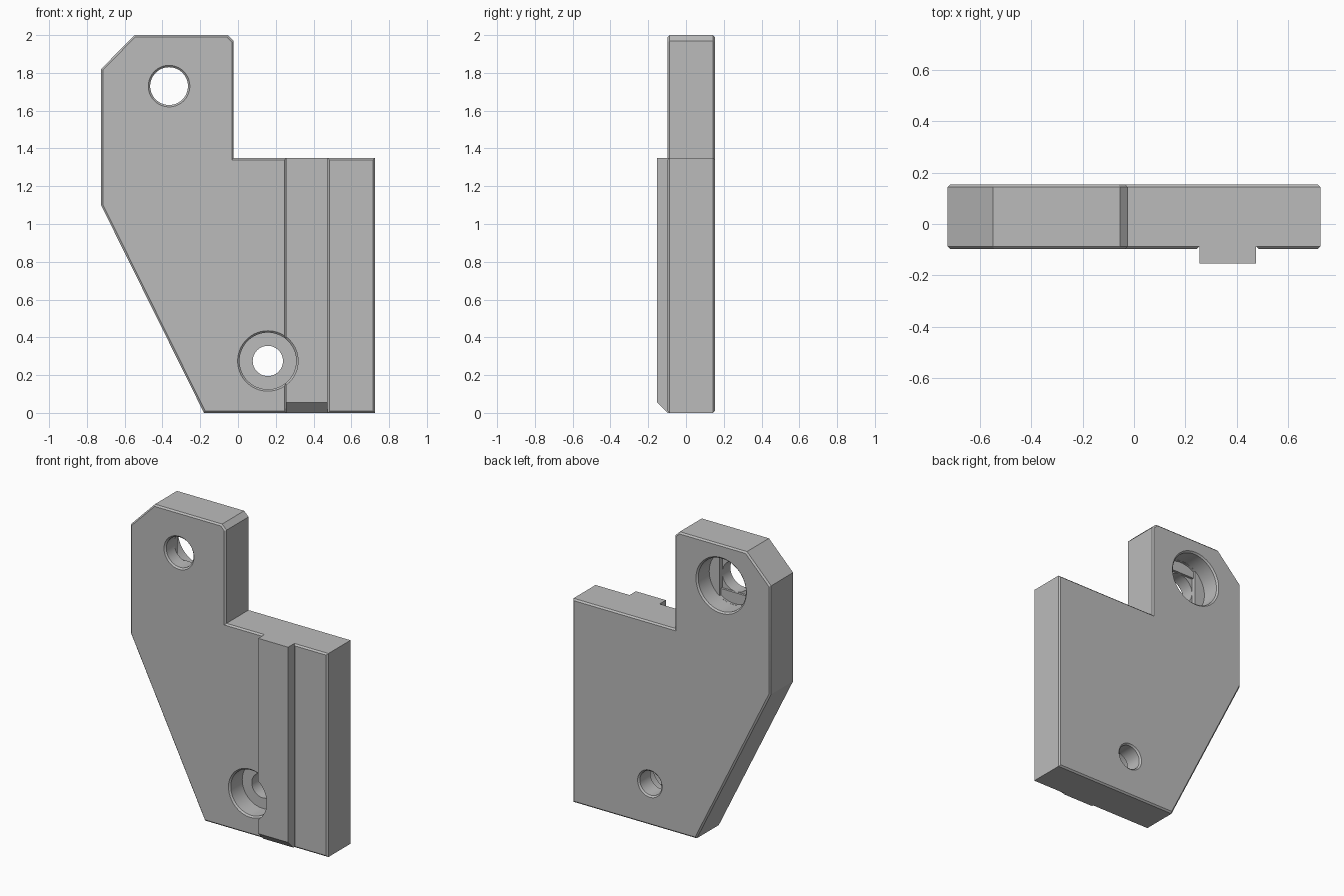
import bpy, bmesh, math

if "Cube" in bpy.data.objects:
    bpy.data.objects.remove(bpy.data.objects["Cube"], do_unlink=True)

FRONT, BACK, RAIL = -0.097, 0.153, -0.153
CH = 0.01          # small edge chamfer
TOP = 1.35         # height of the wide part

grey = bpy.data.materials.new("plain_grey")
grey.use_nodes = True
grey.diffuse_color = (0.5, 0.5, 0.5, 1)
grey.node_tree.nodes["Principled BSDF"].inputs["Base Color"].default_value = (0.5, 0.5, 0.5, 1)


def finish(bm, name):
    bmesh.ops.recalc_face_normals(bm, faces=bm.faces)
    mesh = bpy.data.meshes.new(name)
    bm.to_mesh(mesh)
    bm.free()
    mesh.materials.append(grey)
    obj = bpy.data.objects.new(name, mesh)
    bpy.context.collection.objects.link(obj)
    return obj


def loft(name, loops):
    """Closed solid through a row of matching point loops."""
    bm = bmesh.new()
    rings = [[bm.verts.new(p) for p in loop] for loop in loops]
    n = len(rings[0])
    for a, b in zip(rings, rings[1:]):
        for i in range(n):
            j = (i + 1) % n
            bm.faces.new((a[i], a[j], b[j], b[i]))
    bm.faces.new(rings[0])
    bm.faces.new(rings[-1])
    return finish(bm, name)


def prism(name, outline, y0, y1):
    return loft(name, [[(x, y, z) for x, z in outline] for y in (y0, y1)])


def bore(name, cx, cz, steps, n=64):
    """Turned cutter along y; steps are (y, radius)."""
    ang = [2 * math.pi * i / n for i in range(n)]
    return loft(name, [[(cx + r * math.cos(a), y, cz + r * math.sin(a)) for a in ang]
                       for y, r in steps])


def combine(target, other, operation):
    other.hide_render = True
    mod = target.modifiers.new(operation.lower(), "BOOLEAN")
    mod.operation, mod.object, mod.solver = operation, other, "EXACT"
    bpy.context.view_layer.objects.active = target
    bpy.ops.object.modifier_apply(modifier=mod.name)
    bpy.data.objects.remove(other, do_unlink=True)


# Plate with chamfered front and back rims
outline = [(-0.725, 1.1), (-0.725, 1.82), (-0.548, 2), (-0.055, 2), (-0.023, 1.968),
           (-0.023, TOP), (0.725, TOP), (0.725, 0), (-0.18, 0)]
bracket = prism("bracket_plate", outline, FRONT, BACK)
bm = bmesh.new()
bm.from_mesh(bracket.data)
rim = [e for e in bm.edges if abs(e.verts[0].co.y - e.verts[1].co.y) < 1e-5]
bmesh.ops.bevel(bm, geom=rim, offset=CH, offset_type="OFFSET", segments=1, affect="EDGES")
bm.to_mesh(bracket.data)
bm.free()

# Relief grooves beside the rail, then the rail with its sloped foot
x0, x1 = 0.255, 0.475
groove = [(x0 - 2 * CH, FRONT - CH), (x1 + 2 * CH, FRONT - CH), (x1, FRONT + CH), (x0, FRONT + CH)]
combine(bracket, loft("groove_cutter", [[(x, y, z) for x, y in groove] for z in (-0.1, TOP + 0.1)]),
        "DIFFERENCE")
side = [(RAIL, 0.055), (RAIL, TOP), (-0.04, TOP), (-0.04, 0), (RAIL + 0.055, 0)]
combine(bracket, loft("rail", [[(x, y, z) for y, z in side] for x in (x0, x1)]), "UNION")

# Lower screw hole, counterbored from the front
sx, sz, head, shank = 0.158, 0.275, 0.15, 0.08
floor = FRONT + 0.13
combine(bracket, bore("head_cutter", sx, sz, [(RAIL - 0.1, head + CH), (FRONT, head + CH),
                                              (FRONT + CH, head), (floor, head)]), "DIFFERENCE")
combine(bracket, bore("shank_cutter", sx, sz, [(floor - 0.05, shank), (BACK - CH, shank),
                                               (BACK + CH, shank + 2 * CH)]), "DIFFERENCE")

# Upper hole, counterbored from the back, with a slot and a square step
ux, uz, wide, small = -0.365, 1.73, 0.175, 0.1
ledge, step = BACK - 0.125, 0.015
combine(bracket, bore("pocket_cutter", ux, uz, [(ledge, wide), (BACK - CH, wide),
                                                (BACK + CH, wide + 2 * CH)]), "DIFFERENCE")
a0 = math.acos(small / wide)
arc = [a0 + (math.pi - 2 * a0) * i / 16 for i in range(17)]
arc += [a + math.pi for a in arc]
slot = [(ux + (wide - 0.001) * math.cos(a), uz + (wide - 0.001) * math.sin(a)) for a in arc]
combine(bracket, prism("slot_cutter", slot, ledge - step, ledge + 0.03), "DIFFERENCE")
square = [(ux + i * small, uz + j * small) for i, j in ((-1, -1), (1, -1), (1, 1), (-1, 1))]
combine(bracket, prism("square_cutter", square, ledge - 2 * step, ledge + 0.02), "DIFFERENCE")
combine(bracket, bore("hole_cutter", ux, uz, [(FRONT - CH, small + 2 * CH), (FRONT + CH, small),
                                              (ledge + 0.01, small)]), "DIFFERENCE")

# Smooth bores, crisp edges
bpy.ops.object.select_all(action="DESELECT")
bracket.select_set(True)
bpy.context.view_layer.objects.active = bracket
bpy.ops.object.shade_smooth_by_angle(angle=math.radians(25))
